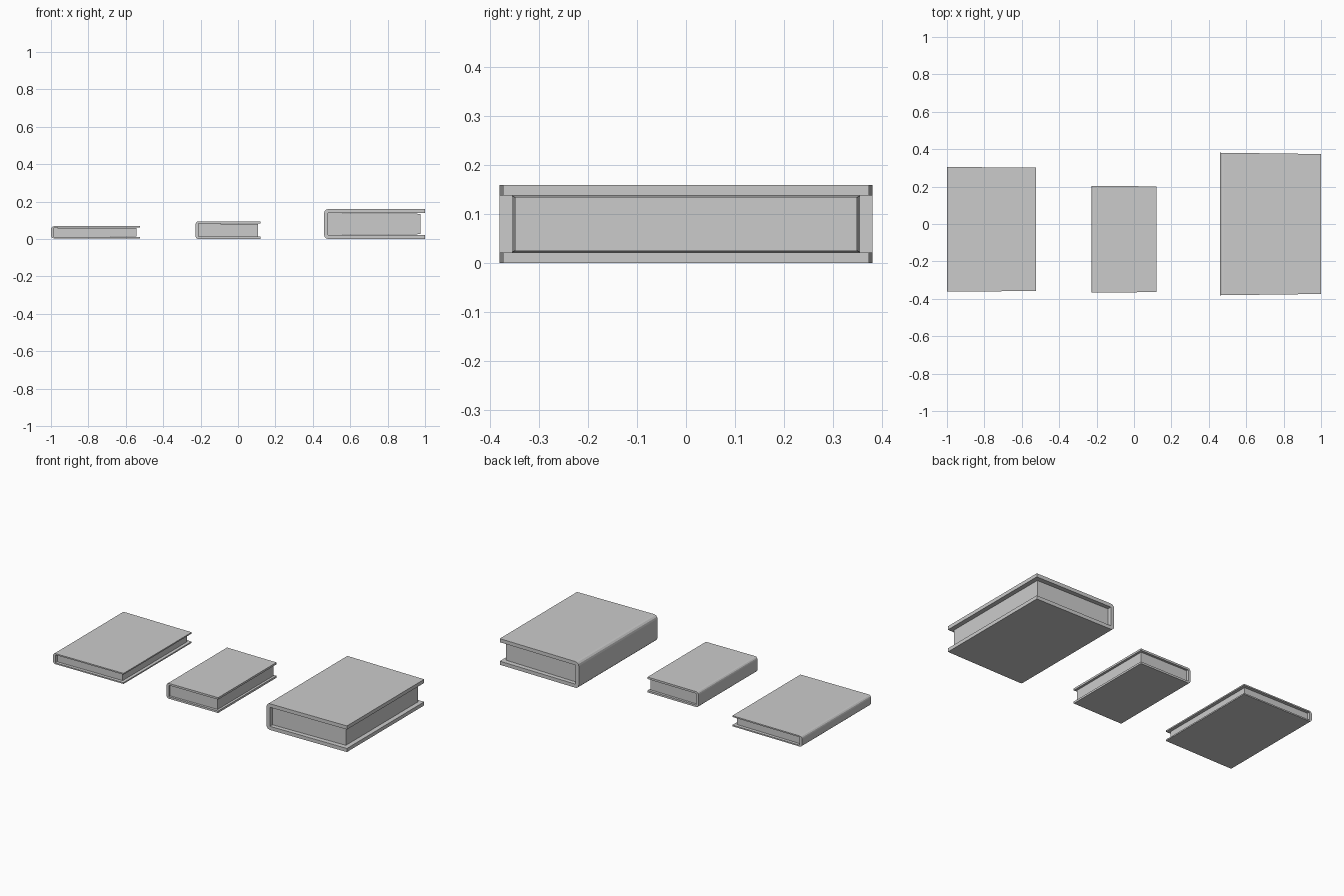
import bpy
import bmesh
from math import cos, sin, pi

cube = bpy.data.objects.get("Cube")
if cube:
    bpy.data.objects.remove(cube, do_unlink=True)

# One plain grey for every part
grey = bpy.data.materials.new("plain_grey")
grey.diffuse_color = (0.6, 0.6, 0.6, 1)
grey.use_nodes = True
grey.node_tree.nodes["Principled BSDF"].inputs["Base Color"].default_value = (0.6, 0.6, 0.6, 1)


def extrude_profile(name, profile, y_mid, half_y):
    """Extrude an x-z outline along y; half_y(x) gives the half length at x."""
    bm = bmesh.new()
    rings = [[bm.verts.new((x, y_mid + side * half_y(x), z)) for x, z in profile]
             for side in (-1, 1)]
    bm.faces.new(rings[0])
    bm.faces.new(rings[1][::-1])
    n = len(profile)
    for i in range(n):
        j = (i + 1) % n
        bm.faces.new((rings[0][i], rings[1][i], rings[1][j], rings[0][j]))
    bmesh.ops.recalc_face_normals(bm, faces=bm.faces)
    mesh = bpy.data.meshes.new(name)
    bm.to_mesh(mesh)
    bm.free()
    mesh.materials.append(grey)
    obj = bpy.data.objects.new(name, mesh)
    bpy.context.collection.objects.link(obj)
    return obj


def arc(cx, cz, r, start, steps=3):
    """Quarter turn of outline points."""
    return [(cx + r * cos(start + pi / 2 * i / steps),
             cz + r * sin(start + pi / 2 * i / steps)) for i in range(steps + 1)]


def book(name, x0, x1, y0, y1, z0, z1, board, spine, overhang, inset, taper):
    y_mid, half = (y0 + y1) / 2, (y1 - y0) / 2

    def cover_half(x):
        return half - taper * (x - x0) / (x1 - x0)

    # Cover: C-shaped outline with rounded spine corners
    r = spine
    outline = [(x1, z1)]
    outline += arc(x0 + r, z1 - r, r, pi / 2)
    outline += arc(x0 + r, z0 + r, r, pi)
    outline += [(x1, z0), (x1, z0 + board), (x0 + spine, z0 + board),
                (x0 + spine, z1 - board), (x1, z1 - board)]
    extrude_profile(name + "_cover", outline, y_mid, cover_half)

    # Pages: block thinning slightly towards the fore edge
    xa, xb = x0 + spine, x1 - overhang
    slim = board * 0.15
    block = [(xa, z0 + board), (xb, z0 + board + slim),
             (xb, z1 - board - slim), (xa, z1 - board)]
    extrude_profile(name + "_pages", block, y_mid,
                    lambda x: cover_half(x) - inset)


book("thin_book", -1.0, -0.525, -0.362, 0.305, 0.003, 0.068,
     board=0.008, spine=0.016, overhang=0.018, inset=0.018, taper=0.004)
book("small_book", -0.227, 0.12, -0.367, 0.204, 0.0, 0.094,
     board=0.012, spine=0.015, overhang=0.012, inset=0.013, taper=0.003)
book("thick_book", 0.46, 1.0, -0.381, 0.381, 0.0, 0.16,
     board=0.022, spine=0.022, overhang=0.024, inset=0.025, taper=0.007)
